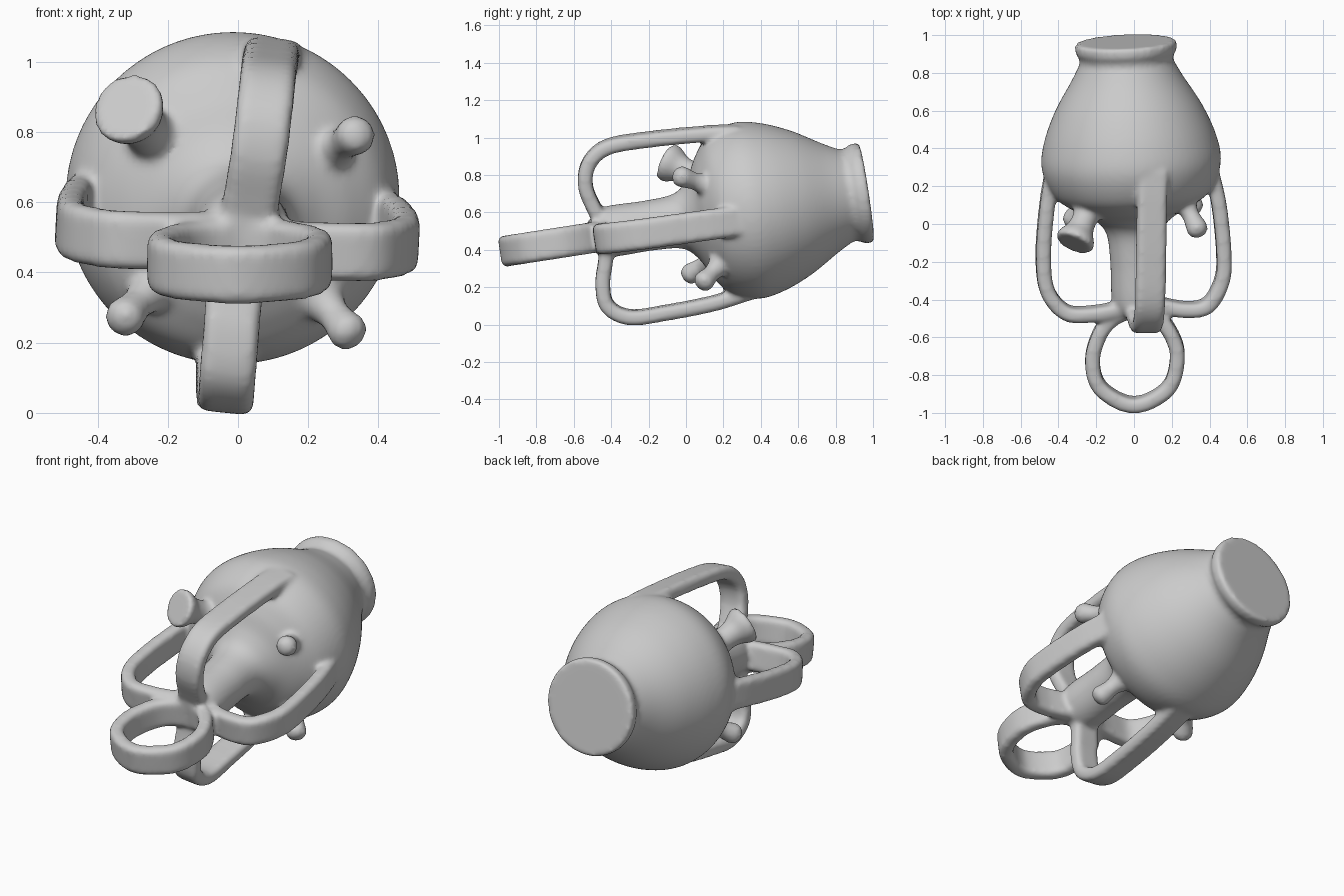
import bpy, bmesh, math
from mathutils import Vector

if "Cube" in bpy.data.objects:
    bpy.data.objects.remove(bpy.data.objects["Cube"])

parts = []


def finish(name, bm):
    bmesh.ops.recalc_face_normals(bm, faces=bm.faces)
    mesh = bpy.data.meshes.new(name)
    bm.to_mesh(mesh)
    bm.free()
    ob = bpy.data.objects.new(name, mesh)
    bpy.context.collection.objects.link(ob)
    parts.append(ob)


def skin(name, rings):
    """Closed tube through a list of equal-length point rings."""
    bm = bmesh.new()
    vs = [[bm.verts.new(p) for p in r] for r in rings]
    n = len(vs[0])
    for a, b in zip(vs, vs[1:]):
        for i in range(n):
            j = (i + 1) % n
            bm.faces.new((a[i], a[j], b[j], b[i]))
    bm.faces.new(vs[0])
    bm.faces.new(vs[-1])
    finish(name, bm)


def spline(pts, steps=8):
    """Catmull-Rom resampling."""
    p = [Vector(q) for q in pts]
    p = [2 * p[0] - p[1]] + p + [2 * p[-1] - p[-2]]
    out = []
    for a, b, c, d in zip(p, p[1:], p[2:], p[3:]):
        for k in range(steps):
            t = k / steps
            out.append(0.5 * (2 * b + (c - a) * t + (2 * a - 5 * b + 4 * c - d) * t * t
                              + (3 * b - a - 3 * c + d) * t ** 3))
    return out + [p[-2]]


def lathe(name, origin, axis, profile, seg=48):
    """Revolve (distance, radius) pairs round an axis."""
    o, a = Vector(origin), Vector(axis).normalized()
    u = a.orthogonal().normalized()
    v = a.cross(u)
    ang = [2 * math.pi * i / seg for i in range(seg)]
    skin(name, [[o + a * t + (u * math.cos(w) + v * math.sin(w)) * r for w in ang]
                for t, r in profile])


def strap(name, pts, wide, width=0.16, thick=0.078):
    """Flat band swept along a path; 'wide' is the direction of its width."""
    path = spline(pts)
    wide = Vector(wide).normalized()
    w, h, c = width / 2, thick / 2, 0.018
    sec = [(w, h - c), (w - c, h), (c - w, h), (-w, h - c),
           (-w, c - h), (c - w, -h), (w - c, -h), (w, c - h)]
    rings = []
    for i, p in enumerate(path):
        t = (path[min(i + 1, len(path) - 1)] - path[max(i - 1, 0)]).normalized()
        n = t.cross(wide).normalized()
        rings.append([p + wide * a + n * b for a, b in sec])
    skin(name, rings)


# Body: tilted jar with a flared lip, narrowing to a stem at the front
body = [(t, r) for t, r, _ in spline([
    (-0.50, 0.09, 0), (-0.42, 0.135, 0), (-0.20, 0.135, 0), (-0.04, 0.15, 0), (0.04, 0.22, 0),
    (0.10, 0.33, 0), (0.18, 0.425, 0), (0.32, 0.475, 0), (0.46, 0.455, 0), (0.62, 0.39, 0),
    (0.78, 0.295, 0), (0.87, 0.247, 0)], 6)]
lathe("body", (0, 0, 0.56), (-0.045, 0.987, 0.15),
      body + [(0.90, 0.25), (0.925, 0.268), (0.965, 0.27), (0.978, 0.262)], 72)

# Four strap handles meeting at the hub
strap("top_handle", [(0.10, 0.28, 1.03), (0.095, 0.10, 1.02), (0.09, -0.20, 0.99),
                     (0.085, -0.42, 0.95), (0.075, -0.52, 0.86), (0.06, -0.537, 0.74),
                     (0.04, -0.49, 0.62), (0.02, -0.43, 0.50)], (1, 0, -0.12))
strap("bottom_handle", [(-0.04, 0.36, 0.18), (-0.04, 0.15, 0.115), (-0.04, -0.10, 0.065),
                        (-0.035, -0.30, 0.04), (-0.03, -0.42, 0.10), (-0.02, -0.445, 0.22),
                        (-0.01, -0.43, 0.34), (0.01, -0.42, 0.47)], (1, 0, -0.1))
strap("left_handle", [(-0.43, 0.28, 0.61), (-0.46, 0.10, 0.585), (-0.48, -0.15, 0.545),
                      (-0.46, -0.35, 0.515), (-0.36, -0.468, 0.495), (-0.22, -0.475, 0.49),
                      (-0.08, -0.45, 0.49), (0.03, -0.42, 0.48)], (0.05, -0.15, 1), 0.165)
strap("right_handle", [(0.41, 0.28, 0.555), (0.45, 0.10, 0.53), (0.475, -0.15, 0.495),
                       (0.465, -0.30, 0.475), (0.39, -0.43, 0.46), (0.27, -0.452, 0.46),
                       (0.14, -0.43, 0.465), (0.02, -0.42, 0.48)], (0.05, -0.15, 1), 0.165)

# Front ring
loop = [(0.0, -0.45), (-0.10, -0.49), (-0.175, -0.57), (-0.22, -0.72), (-0.175, -0.87),
        (0.0, -0.957), (0.18, -0.87), (0.23, -0.70), (0.19, -0.57), (0.11, -0.48), (0.02, -0.45)]
strap("front_ring", [(x, y, 0.465 + 0.155 * (y + 0.5)) for x, y in loop], (0, -0.15, 1), 0.165)


# Small pegs: flared spout and three rounded knobs
def peg(name, root, tip, profile):
    d = Vector(tip) - Vector(root)
    lathe(name, root, d, [(t * d.length, r) for t, r in profile], 32)


peg("spout", (-0.19, 0.19, 0.73), (-0.318, -0.105, 0.872),
    [(0, 0.13), (0.22, 0.105), (0.42, 0.075), (0.6, 0.065), (0.75, 0.073), (0.87, 0.098),
     (0.95, 0.107), (1, 0.1)])
knob = [(0, 0.12), (0.25, 0.085), (0.45, 0.055), (0.6, 0.045), (0.74, 0.052), (0.85, 0.058),
        (0.93, 0.05), (0.98, 0.033), (1, 0.015)]
peg("upper_right_knob", (0.22, 0.21, 0.71), (0.355, -0.065, 0.805), knob)
peg("lower_left_knob", (-0.20, 0.22, 0.40), (-0.345, -0.01, 0.25), knob)
peg("lower_right_knob", (0.19, 0.24, 0.38), (0.335, 0.07, 0.205), knob)

# Fuse the parts and soften the joins
bpy.ops.object.select_all(action='DESELECT')
for ob in parts:
    ob.select_set(True)
jar = parts[0]
bpy.context.view_layer.objects.active = jar
bpy.ops.object.join()
jar.name = "jar_with_handles"
fuse = jar.modifiers.new("fuse", 'REMESH')
fuse.mode = 'VOXEL'
fuse.voxel_size = 0.013
fuse.use_smooth_shade = True
soft = jar.modifiers.new("soften", 'SMOOTH')
soft.factor = 0.5
soft.iterations = 8
